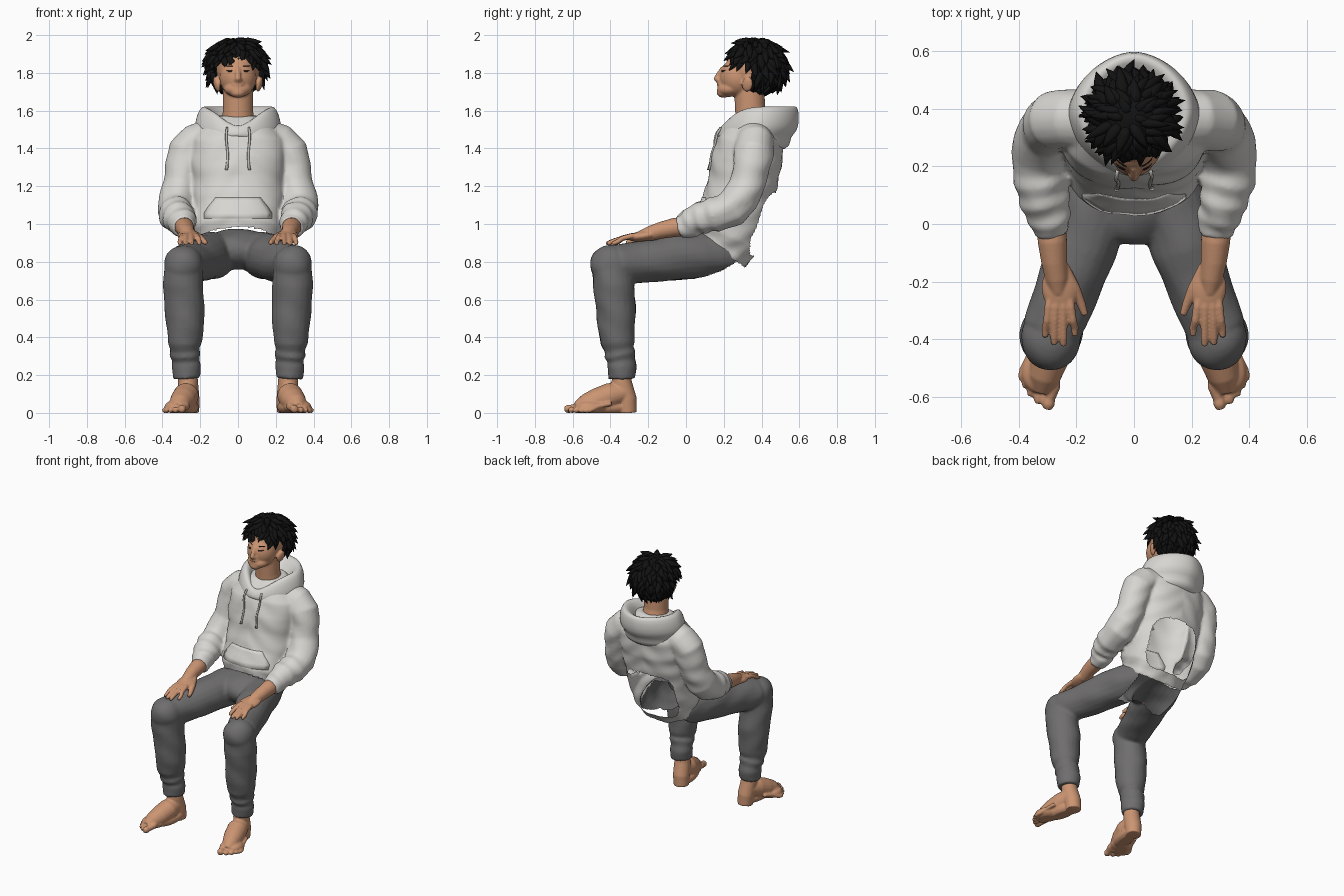
import bpy, bmesh, math, random
from mathutils import Vector, Matrix, Euler
from mathutils.bvhtree import BVHTree

if "Cube" in bpy.data.objects:
    bpy.data.objects.remove(bpy.data.objects["Cube"])

random.seed(4)


def mat(name, *rgb):
    m = bpy.data.materials.new(name)
    m.diffuse_color = (*rgb, 1)
    m.use_nodes = True
    m.node_tree.nodes["Principled BSDF"].inputs["Base Color"].default_value = m.diffuse_color
    return m


SKIN = mat("skin", .60, .30, .17)
LIP = mat("lip", .45, .21, .12)
CLOTH = mat("hoodie cloth", .68, .67, .64)
CORD = mat("cord grey", .52, .51, .49)
PANTS = mat("trouser grey", .16, .155, .158)
HAIR = mat("hair black", .006, .006, .006)
DARK = mat("eye dark", .02, .014, .012)


def ring(w, yf, zf, yb, zb, k=1, p=1, n=48):
    """Closed ring between a front point and a back point; k<1 squares it, p>1 dips the front."""
    out = []
    for i in range(n):
        a = math.tau * i / n
        s, c = (math.copysign(abs(v) ** k, v) for v in (math.sin(a), math.cos(a)))
        t = (1 - c) / 2
        out.append(Vector((w * s, yb + (yf - yb) * t, zb + (zf - zb) * t ** p)))
    return out


def loft(bm, rings, cap=True):
    vs = [[bm.verts.new(p) for p in r] for r in rings]
    n = len(vs[0])
    for a, b in zip(vs, vs[1:]):
        for i in range(n):
            bm.faces.new((a[i], a[(i + 1) % n], b[(i + 1) % n], b[i]))
    if cap:
        bm.faces.new(vs[0][::-1])
        bm.faces.new(vs[-1])


def tube(bm, pts, sx=1, n=20, flat=1):
    """Swept tube through (x, y, z, radius) points, mirrored when sx is -1."""
    P = [Vector((sx * p[0], p[1], p[2])) for p in pts]
    q, prev, rings = None, None, []
    for i, p in enumerate(P):
        t = (P[min(i + 1, len(P) - 1)] - P[max(i - 1, 0)]).normalized()
        q = Vector((0, 0, 1)).rotation_difference(t) if q is None else prev.rotation_difference(t) @ q
        prev = t
        r = pts[i][3]
        rings.append([p + q @ Vector((r * math.cos(math.tau * j / n), r * flat * math.sin(math.tau * j / n), 0))
                      for j in range(n)])
    loft(bm, rings)


def blob(bm, loc, size, sx=1, rot=(0, 0, 0)):
    m = Matrix.LocRotScale(Vector((sx * loc[0], *loc[1:])), Euler((rot[0], sx * rot[1], sx * rot[2])), Vector(size))
    bmesh.ops.create_uvsphere(bm, u_segments=32, v_segments=20, radius=1, matrix=m)


def finish(bm, name, material):
    bmesh.ops.recalc_face_normals(bm, faces=bm.faces[:])
    me = bpy.data.meshes.new(name)
    bm.to_mesh(me)
    bm.free()
    me.polygons.foreach_set("use_smooth", [True] * len(me.polygons))
    me.materials.append(material)
    ob = bpy.data.objects.new(name, me)
    bpy.context.scene.collection.objects.link(ob)
    return ob


def fuse(bm, name, material, voxel, smooth=5, cut=None, fold=None):
    """Merge overlapping solids into one smooth skin, then add folds and open holes."""
    ob = finish(bm, name, material)
    m = ob.modifiers.new("merge", "REMESH")
    m.mode, m.voxel_size = "VOXEL", voxel
    m = ob.modifiers.new("soften", "SMOOTH")
    m.factor, m.iterations = .5, smooth
    bpy.context.view_layer.update()
    me = bpy.data.meshes.new_from_object(ob.evaluated_get(bpy.context.evaluated_depsgraph_get()))
    ob.modifiers.clear()
    bm = bmesh.new()
    bm.from_mesh(me)
    bm.normal_update()
    if fold:
        moves = [(v, v.normal * fold(v.co)) for v in bm.verts]
        for v, d in moves:
            v.co += d
    for v in bm.verts:
        v.co.z = max(v.co.z, 0)
    if cut:
        bmesh.ops.delete(bm, geom=[f for f in bm.faces if cut(f.calc_center_median(), f.normal)], context="FACES")
    bm.to_mesh(ob.data)
    tree = BVHTree.FromBMesh(bm)
    bm.free()
    ob.data.polygons.foreach_set("use_smooth", [True] * len(ob.data.polygons))
    return tree


def patch(name, tree, rows, material, lift=.004, thick=.004, n=12):
    """Thin plate laid on the front of a surface; rows are (z, x0, x1)."""
    bm = bmesh.new()
    grid = []
    for z, x0, x1 in rows:
        line = []
        for i in range(n + 1):
            x = x0 + (x1 - x0) * i / n
            hit = tree.ray_cast(Vector((x, -2, z)), Vector((0, 1, 0)))[0] or Vector((x, .2, z))
            line.append(bm.verts.new(hit - Vector((0, lift, 0))))
        grid.append(line)
    for a, b in zip(grid, grid[1:]):
        for i in range(n):
            bm.faces.new((a[i], a[i + 1], b[i + 1], b[i]))
    finish(bm, name, material).modifiers.new("thickness", "SOLIDIFY").thickness = thick


# Hoodie: torso and sleeves, with open hem and opening in the lower back
bm = bmesh.new()
loft(bm, [ring(*r, k=.85) for r in (
    (.205, .05, .95, .315, .765), (.21, .035, .985, .345, .81), (.235, .03, 1.03, .385, .86),
    (.24, .09, 1.14, .435, 1.0), (.245, .12, 1.26, .478, 1.18), (.255, .135, 1.36, .505, 1.3),
    (.25, .165, 1.46, .515, 1.42), (.19, .21, 1.53, .49, 1.52), (.10, .26, 1.57, .45, 1.58))])
for s in (1, -1):
    tube(bm, [(.04, .36, 1.47, .11), (.15, .36, 1.455, .105), (.22, .365, 1.43, .102), (.268, .36, 1.38, .104),
              (.29, .345, 1.29, .098),
              (.305, .32, 1.20, .095), (.32, .285, 1.13, .10), (.328, .24, 1.08, .098), (.33, .19, 1.06, .09),
              (.325, .15, 1.05, .097), (.317, .115, 1.04, .084), (.31, .08, 1.03, .09), (.302, .05, 1.02, .075),
              (.295, .025, 1.005, .08), (.288, -.005, .99, .066), (.283, -.035, .98, .06)], s)
HEM = Vector((0, -.569, -.823))


def hoodie_cut(c, n):
    hem = abs(c.x) < .22 and (c - Vector((0, .05, .95))).dot(HEM) > -.02 and n.dot(HEM) > .65
    return hem or (n.y > .1 and c.y > .2 and (c.x / .185) ** 4 + ((c.z - 1.0) / .17) ** 4 < 1)


hoodie = fuse(bm, "hoodie", CLOTH, .01, 5, hoodie_cut,
              lambda p: .004 * math.sin(40 * p.z + 25 * abs(p.x) + 2 * math.sin(14 * p.y)) * math.sin(17 * p.x + 9 * p.z))
patch("front_pocket", hoodie, [(1.03, -.18, .18), (1.06, -.18, .18), (1.09, -.16, .16), (1.12, -.135, .135),
                               (1.14, -.12, .12)], CLOTH, .003, .003)

# Hood lying around the neck
bm = bmesh.new()
loft(bm, [ring(*r, k=1.13, p=6) for r in (
    (.19, .20, 1.44, .50, 1.39), (.222, .165, 1.465, .555, 1.41), (.21, .165, 1.475, .55, 1.46),
    (.232, .165, 1.485, .59, 1.49), (.226, .175, 1.505, .60, 1.55), (.205, .19, 1.52, .595, 1.61),
    (.182, .205, 1.52, .58, 1.628), (.15, .23, 1.515, .545, 1.61), (.12, .245, 1.48, .48, 1.55),
    (.10, .26, 1.46, .43, 1.48))], cap=False)
finish(bm, "hood", CLOTH).modifiers.new("round", "SUBSURF").levels = 1

# Drawstrings hanging from the hood
for s in (1, -1):
    bm = bmesh.new()
    pts = []
    for i in range(8):
        z = 1.51 - .032 * i
        hit = hoodie.ray_cast(Vector((s * .058, -2, z)), Vector((0, 1, 0)))[0]
        pts.append((.058 + .004 * math.sin(i), hit.y - .003 - (.014, .016, .006, 0)[min(i, 3)], z, .009 if i == 7 else .0065))
    tube(bm, pts, s, 8)
    finish(bm, "drawstring", CORD)

# Trousers: seat, thighs, shins and ankle cuffs, open under the seat
bm = bmesh.new()
blob(bm, (0, .13, .86), (.205, .205, .115))
for s in (1, -1):
    tube(bm, [(.09, .25, .845, .095), (.105, .17, .84, .115), (.13, .07, .835, .125), (.178, -.08, .822, .122),
              (.24, -.25, .797, .11), (.285, -.37, .788, .103)], s)
    blob(bm, (.289, -.40, .782), (.104, .108, .107), s)
    tube(bm, [(.289, -.395, .79, .104), (.29, -.385, .68, .108), (.283, -.37, .55, .105), (.28, -.368, .45, .1),
              (.281, -.362, .37, .09), (.28, -.355, .335, .076), (.278, -.35, .31, .084), (.275, -.342, .28, .072),
              (.274, -.34, .25, .078), (.272, -.34, .18, .071)], s)
fuse(bm, "trousers", PANTS, .01, 5, lambda c, n: c.y > .05 and abs(c.x) < .175 and (c.y > .14 or n.z < .1),
     lambda p: .003 * math.sin(30 * p.z + 22 * p.y) * math.sin(24 * p.x + 10 * p.z))

# Bare feet
TOES = [(.275, .297, -.625, .021), (.305, .331, -.605, .016), (.33, .356, -.58, .015),
        (.35, .375, -.55, .014), (.365, .388, -.525, .013)]
bm = bmesh.new()
for s in (1, -1):
    tube(bm, [(.268, -.345, .26, .05), (.265, -.34, .16, .054), (.258, -.315, .07, .055), (.255, -.31, .0, .05)], s)
    tube(bm, [(.265, -.32, .11, .05), (.275, -.40, .092, .068), (.293, -.47, .066, .066), (.31, -.53, .045, .055),
              (.32, -.58, .025, .032)], s)
    blob(bm, (.268, -.41, .03), (.056, .13, .04), s, (0, 0, .2))
    blob(bm, (.315, -.505, .032), (.07, .085, .038), s, (0, 0, .5))
    for x0, x1, y, r in TOES:
        tube(bm, [(x0 * .6 + .125, y + .13, .05, r), (x0, y + .06, .035, r), (x1 - .003, y + .02, r * 1.1, r),
                  (x1, y, r, r * 1.1), (x1 + .004, y - .018, r * .9, r * .7)], s, 12)
fuse(bm, "feet", SKIN, .0055, 5)

# Forearms and hands resting on the thighs
FINGERS = [(.296, .308, -.385, .0135), (.272, .277, -.41, .015), (.246, .245, -.415, .015), (.220, .205, -.38, .0145)]
bm = bmesh.new()
for s in (1, -1):
    tube(bm, [(.29, .03, .99, .05), (.283, -.06, .982, .051), (.277, -.13, .967, .045), (.268, -.19, .95, .04),
              (.262, -.24, .94, .026)], s)
    blob(bm, (.258, -.225, .937), (.062, .085, .028), s, (.15, 0, -.1))
    for x0, x1, y, r in FINGERS:
        tube(bm, [(x0 * .6 + .104, -.2, .945, r * .8), (x0, -.285, .937, r * 1.1), ((x0 + x1) / 2, -.335, .925, r),
                  (x1, y + .02, .905, r * .95), (x1, y - .008, .895, r * .7)], s, 12)
    tube(bm, [(.245, -.15, .95, .022), (.205, -.225, .93, .02), (.182, -.28, .91, .016), (.17, -.315, .9, .012)], s, 12)
fuse(bm, "hands", SKIN, .005, 4)

# Head, neck, nose and ears
bm = bmesh.new()
tube(bm, [(0, .37, 1.42, .11), (0, .355, 1.50, .093), (0, .34, 1.60, .08), (0, .335, 1.72, .08)], n=28)
blob(bm, (0, .36, 1.82), (.115, .15, .135))
blob(bm, (0, .275, 1.775), (.098, .098, .105))
blob(bm, (0, .24, 1.718), (.076, .076, .044), rot=(.15, 0, 0))
blob(bm, (0, .2, 1.695), (.042, .038, .027))
blob(bm, (0, .192, 1.735), (.036, .027, .035))
tube(bm, [(0, .195, 1.825, .012), (0, .175, 1.795, .014), (0, .16, 1.768, .016), (0, .173, 1.755, .014)], n=12)
for s in (1, -1):
    blob(bm, (.113, .325, 1.74), (.014, .03, .042), s, (-.25, .2, -.35))
    blob(bm, (.014, .175, 1.762), (.01, .014, .01), s)
head = fuse(bm, "head", SKIN, .006, 5)

# Eyes, brows and mouth as thin plates
for s in (1, -1):
    patch("eye", head, [(1.806, s * .036, s * .052), (1.811, s * .03, s * .06), (1.816, s * .033, s * .062)], DARK, .002, .003)
    patch("eyebrow", head, [(1.835, s * .026, s * .06), (1.839, s * .03, s * .064)], HAIR, .002, .003)
patch("mouth", head, [(1.733, -.022, .022), (1.735, -.024, .024)], LIP, .001, .001)

# Hair: cap with the face side open, covered by tapered tufts flowing from the crown
C, R = Vector((-.008, .372, 1.83)), Vector((.142, .145, .152))
bm = bmesh.new()
blob(bm, C, R)
bmesh.ops.delete(bm, geom=[v for v in bm.verts if v.co.z < 1.845 and v.co.y < .345 or v.co.z < 1.69], context="VERTS")
for i in range(280):
    h = 1 - 1.9 * (i + .5) / 280
    a = i * 2.39996
    n = Vector((math.sqrt(1 - h * h) * math.cos(a), math.sqrt(1 - h * h) * math.sin(a), h))
    p = C + n * R
    if (p.z < 1.87 and p.y < .345) or p.z < 1.695:
        continue
    down = Vector((n.x, n.y, 0)) * h + Vector((0, 0, -(1 - h * h) - .03))
    side = n.cross(down).normalized()
    d = (down.normalized() + side * random.uniform(-.6, .6)).normalized()
    size = random.uniform(.07, .11) * (.6 if p.y < .27 else .75 if h < -.35 else 1)
    lift = random.uniform(.1, .4) + min(h, 0) * .35
    pts = []
    for t, r in ((0, .018), (.3, .024), (.65, .016), (1, .001)):
        q = p - n * .012 + d * size * t + n * size * lift * t
        pts.append((*q, r))
    tube(bm, pts, 1, 7, .75)
finish(bm, "hair", HAIR)
